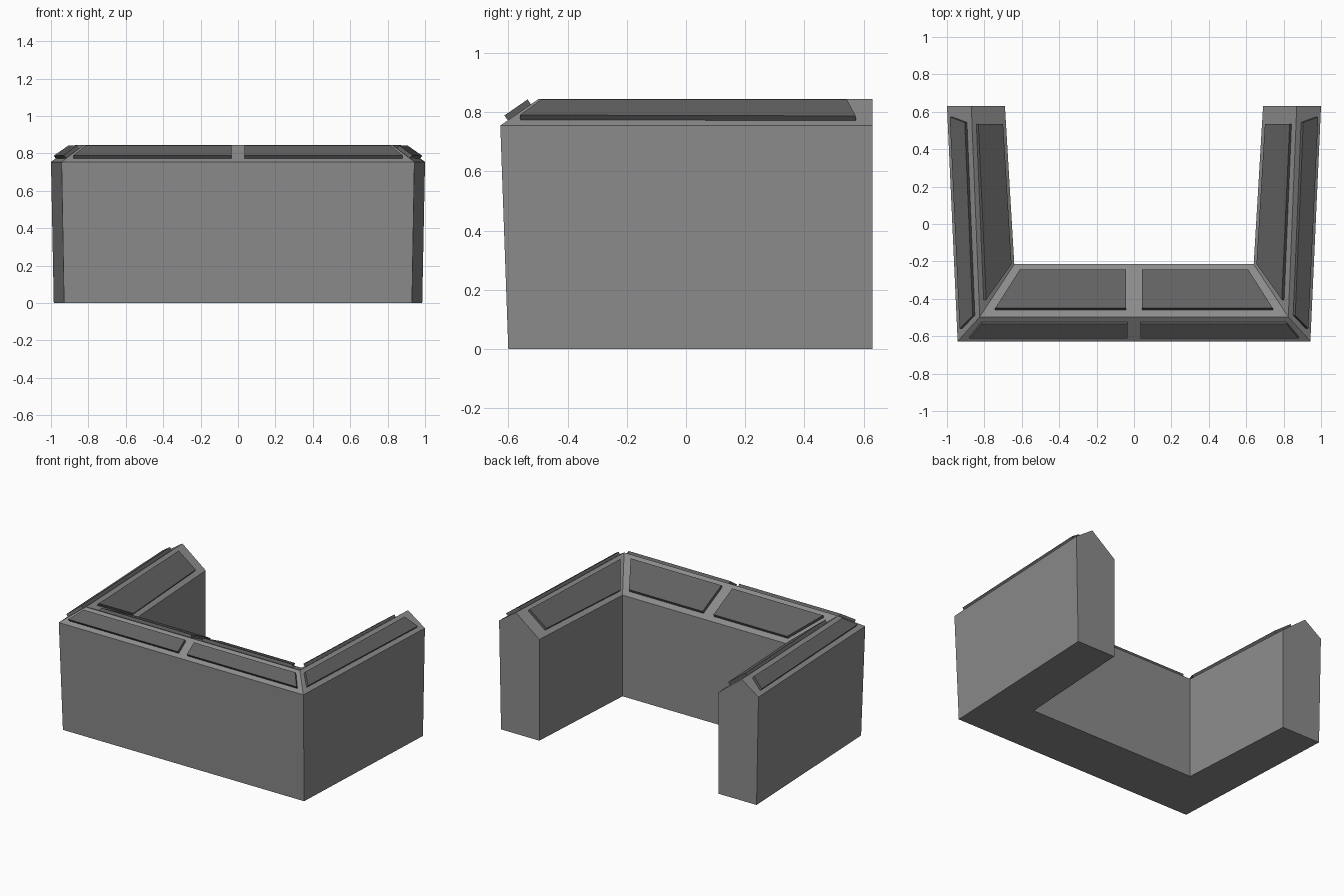
import bpy
import bmesh
from mathutils import Vector, geometry

if "Cube" in bpy.data.objects:
    bpy.data.objects.remove(bpy.data.objects["Cube"])


def make_material(name, grey):
    mat = bpy.data.materials.new(name)
    mat.diffuse_color = (grey, grey, grey, 1)
    mat.use_nodes = True
    mat.node_tree.nodes["Principled BSDF"].inputs["Base Color"].default_value = mat.diffuse_color
    return mat


stone = make_material("wall_grey", .26)
slate = make_material("panel_grey", .12)


def make_mesh(name, verts, faces, mat):
    mesh = bpy.data.meshes.new(name)
    mesh.from_pydata([tuple(v) for v in verts], [], faces)
    mesh.materials.append(mat)
    # Consistent outward normals
    bm = bmesh.new()
    bm.from_mesh(mesh)
    bmesh.ops.recalc_face_normals(bm, faces=bm.faces)
    bm.to_mesh(mesh)
    bm.free()
    obj = bpy.data.objects.new(name, mesh)
    bpy.context.collection.objects.link(obj)
    return obj


# Wall cross-sections: outer foot, outer eave, ridge, inner eave, inner foot
end = [Vector(p) for p in ((.985, .63, 0), (1, .63, .755), (.87, .63, .845),
                           (.69, .63, .705), (.69, .63, 0))]
corner = [Vector(p) for p in ((.93, -.60, 0), (.943, -.627, .755), (.825, -.497, .845),
                              (.64, -.215, .705), (.64, -.215, 0))]


def flip(points):
    return [Vector((-p.x, p.y, p.z)) for p in points]


# U-shaped wall swept through the four stations
stations = [end, corner, flip(corner), flip(end)]
verts = [p for s in stations for p in s]
faces = [tuple(range(5)), tuple(range(19, 14, -1))]
for s in range(3):
    for i in range(5):
        j = (i + 1) % 5
        faces.append((s * 5 + i, s * 5 + 5 + i, s * 5 + 5 + j, s * 5 + j))
make_mesh("wall", verts, faces, stone)

THICK = 0.02


# Raised slab lying on a sloped coping face; outline is its top in plan
def panel(name, slope, outline):
    n = geometry.normal(slope)
    if n.z < 0:
        n = -n
    c = sum(slope, Vector()) / 4 + n * THICK
    top = [Vector((x, y, c.z - (n.x * (x - c.x) + n.y * (y - c.y)) / n.z))
           for x, y in outline]
    base = [p - n * (THICK + .003) for p in top]
    slab = [(i, (i + 1) % 4, (i + 1) % 4 + 4, i + 4) for i in range(4)]
    slab += [(3, 2, 1, 0), (4, 5, 6, 7)]
    for side, sign in (("right", 1), ("left", -1)):
        pts = [Vector((p.x * sign, p.y, p.z)) for p in top + base]
        make_mesh(f"{name}_{side}", pts, slab, slate)


left = flip(corner)
outer_front = [corner[1], corner[2], left[2], left[1]]
inner_front = [corner[2], corner[3], left[3], left[2]]
outer_side = [end[1], end[2], corner[2], corner[1]]
inner_side = [end[2], end[3], corner[3], corner[2]]

# Coping panels, each mirrored to the other side
panel("front_outer_panel", outer_front,
      [(.035, -.613), (.88, -.613), (.815, -.535), (.035, -.535)])
panel("front_inner_panel", inner_front,
      [(.042, -.45), (.742, -.45), (.61, -.243), (.042, -.243)])
panel("side_outer_panel", outer_side,
      [(.985, .573), (.905, .543), (.862, -.49), (.932, -.56)])
panel("side_inner_panel", inner_side,
      [(.832, .535), (.70, .535), (.655, -.215), (.79, -.405)])
